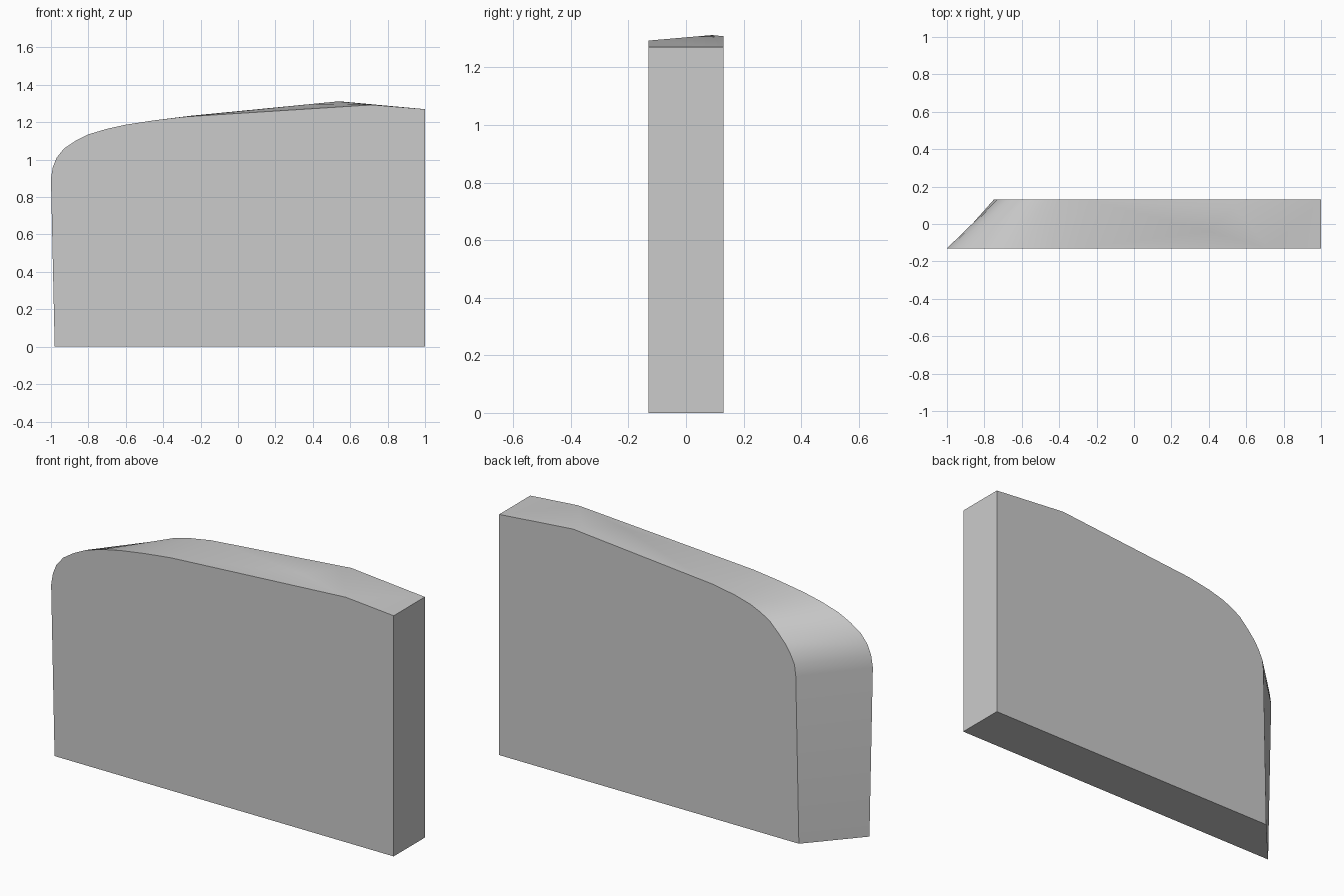
import bpy, bmesh, math

if "Cube" in bpy.data.objects:
    bpy.data.objects.remove(bpy.data.objects["Cube"])

HALF = 0.13  # half thickness

# Matching outlines of the front and back faces: (x, z)
front = [(-0.98, 0), (-1, 0.9), (-0.99, 0.96), (-0.97, 1.01), (-0.93, 1.06),
         (-0.87, 1.1), (-0.8, 1.135), (-0.7, 1.165), (-0.6, 1.187),
         (-0.45, 1.21), (-0.3, 1.228), (0.72, 1.293), (1, 1.27), (1, 0)]
back = [(-0.75, 0), (-0.732, 0.88), (-0.724, 0.94), (-0.7, 0.99), (-0.67, 1.035),
        (-0.63, 1.08), (-0.58, 1.13), (-0.53, 1.16), (-0.47, 1.187),
        (-0.38, 1.212), (-0.25, 1.235), (0.57, 1.308), (1, 1.27), (1, 0)]

bm = bmesh.new()
f = [bm.verts.new((x, -HALF, z)) for x, z in front]
b = [bm.verts.new((x, HALF, z)) for x, z in back]

# Flat front and back
bm.faces.new(f)
bm.faces.new(b)

# Slanted left end, rounded shoulder, right end and underside
n = len(f)
for i in list(range(10)) + [12, 13]:
    j = (i + 1) % n
    bm.faces.new((f[i], f[j], b[j], b[i]))

# Faceted crown around two inner peaks
p = bm.verts.new((0.4, -0.04, 1.298))
q = bm.verts.new((0.54, 0.09, 1.312))
for tri in ((f[10], f[11], p), (f[10], p, b[10]), (p, q, b[10]),
            (q, b[11], b[10]), (p, f[11], q), (f[11], f[12], b[12]),
            (f[11], b[12], q), (q, b[12], b[11])):
    bm.faces.new(tri)

bmesh.ops.recalc_face_normals(bm, faces=bm.faces[:])
mesh = bpy.data.meshes.new("rounded_panel")
bm.to_mesh(mesh)
bm.free()
panel = bpy.data.objects.new("rounded_panel", mesh)
bpy.context.collection.objects.link(panel)

# Smooth shoulder, crisp edges
bpy.context.view_layer.objects.active = panel
panel.select_set(True)
bpy.ops.object.shade_smooth_by_angle(angle=math.radians(30))
